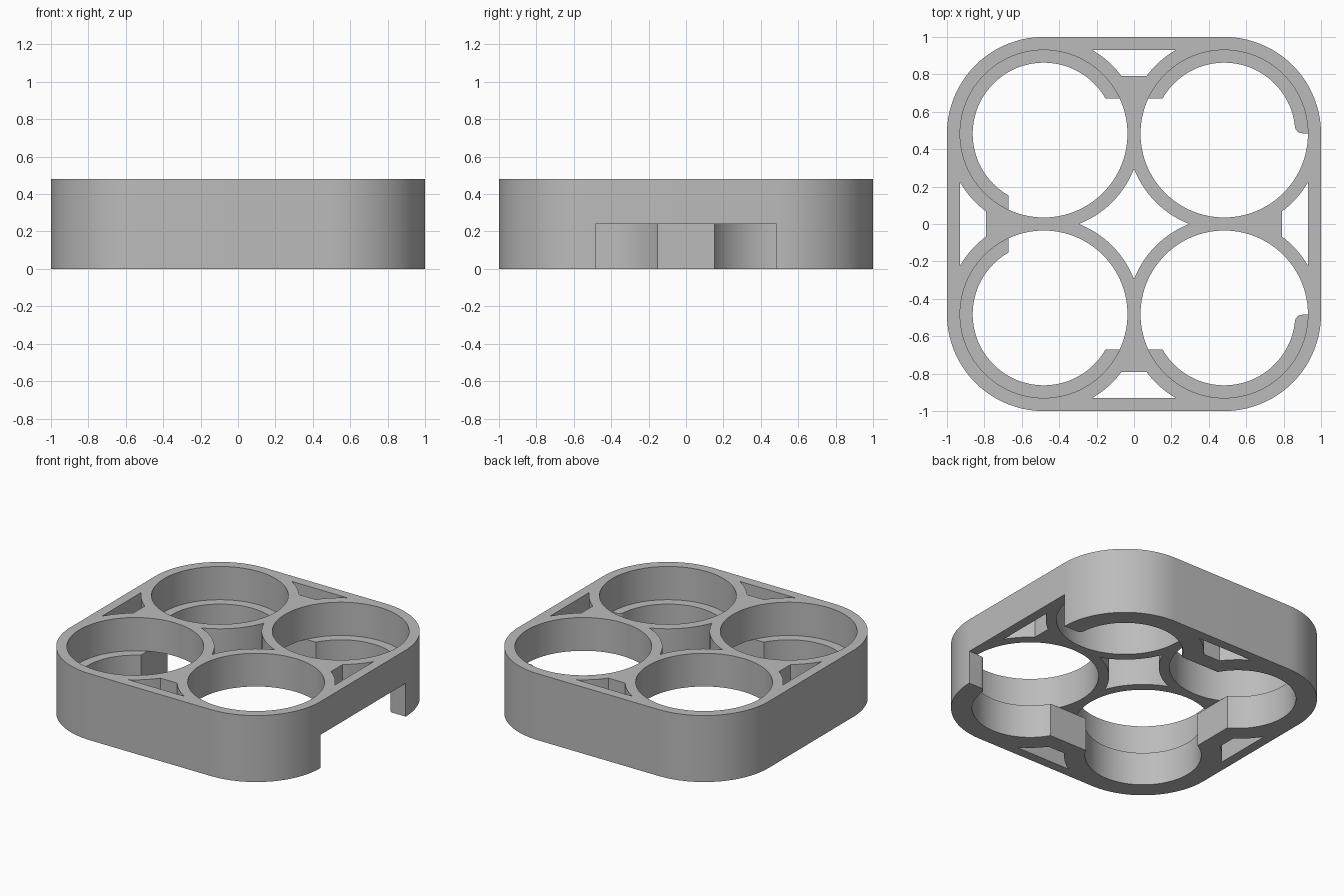
import bpy
import bmesh
from math import radians, degrees, asin, acos, cos, sin
from mathutils import Vector, Matrix

if "Cube" in bpy.data.objects:
    bpy.data.objects.remove(bpy.data.objects["Cube"], do_unlink=True)

C = 0.4825        # cup centre offset
R_OUT = 0.5175    # outside of each cup wall
R_WIDE = 0.4475   # upper cup bore
R_LEDGE = 0.38    # lower cup bore
INNER = 0.67      # half width of the lower centre recess
H, MID = 0.48, 0.24
LOW, HIGH = -0.1, 0.6


def arc(cx, cy, r, a0, a1, n):
    angles = [radians(a0 + (a1 - a0) * i / n) for i in range(n + 1)]
    return [Vector((cx + r * cos(a), cy + r * sin(a))) for a in angles]


def turned(points, quarter):
    m = Matrix.Rotation(radians(90 * quarter), 2)
    return [m @ p for p in points]


def prisms(name, outlines, z0, z1):
    """Upright solids from one or more closed outlines."""
    bm = bmesh.new()
    for pts in outlines:
        face = bm.faces.new([bm.verts.new((p.x, p.y, z0)) for p in pts])
        res = bmesh.ops.extrude_face_region(bm, geom=[face])
        top = [v for v in res["geom"] if isinstance(v, bmesh.types.BMVert)]
        bmesh.ops.translate(bm, verts=top, vec=(0, 0, z1 - z0))
    bmesh.ops.recalc_face_normals(bm, faces=bm.faces)
    mesh = bpy.data.meshes.new(name)
    bm.to_mesh(mesh)
    bm.free()
    obj = bpy.data.objects.new(name, mesh)
    bpy.context.collection.objects.link(obj)
    return obj


def cut(body, cutter):
    cutter.hide_render = True
    bpy.context.view_layer.objects.active = body
    mod = body.modifiers.new("cut", "BOOLEAN")
    mod.operation = "DIFFERENCE"
    mod.solver = "EXACT"
    mod.object = cutter
    bpy.ops.object.modifier_apply(modifier=mod.name)
    bpy.data.objects.remove(cutter, do_unlink=True)


def four(points):
    return [turned(points, q) for q in range(4)]


def rectangle(x0, x1, y0, y1):
    return [Vector(p) for p in ((x0, y0), (x1, y0), (x1, y1), (x0, y1))]


# Rounded square body
outline = [p for side in four(arc(C, C, R_OUT, 0, 90, 32)) for p in side]
body = prisms("cup_tray", [outline], 0, H)

# Cup bores, narrower below so a ledge remains
cut(body, prisms("narrow_bores", four(arc(C, C, R_LEDGE, 0, 360, 120)[:-1]), LOW, HIGH))
cut(body, prisms("wide_bores", four(arc(C, C, R_WIDE, 0, 360, 120)[:-1]), MID, HIGH))

# Side windows between neighbouring cups, and the star shaped centre hole
a_top = 180 - degrees(asin(R_WIDE / R_OUT))
a_low = 180 - degrees(asin((0.79 - C) / R_OUT))
right_side = arc(C, C, R_OUT, a_top, a_low, 10)
window = right_side + [Vector((-p.x, p.y)) for p in reversed(right_side)]
tip = degrees(acos(C / R_OUT))
star_side = arc(C, C, R_OUT, 180 + tip, 270 - tip, 16)[:-1]
star = [p for q in range(4) for p in turned(star_side, -q)]
cut(body, prisms("window_holes", four(window) + [star], LOW, HIGH))

# Lower centre recess
cut(body, prisms("centre_recess", [rectangle(-INNER, INNER, -INNER, INNER)], LOW, MID))

# Lower opening in the left wall, with rounded inner corners
half = [Vector((0.6, 0.525))] + arc(0.9, 0.525, 0.04, 180, 270, 8) + [Vector((1.1, 0.485))]
opening = half + [Vector((p.x, -p.y)) for p in reversed(half)]
cut(body, prisms("side_opening", [opening], LOW, MID))

# Plain grey plastic
grey = bpy.data.materials.new("plain_grey")
grey.use_nodes = True
colour = (0.5, 0.5, 0.5, 1)
grey.diffuse_color = colour
grey.node_tree.nodes["Principled BSDF"].inputs["Base Color"].default_value = colour
body.data.materials.clear()
body.data.materials.append(grey)

bpy.ops.object.select_all(action="DESELECT")
body.select_set(True)
bpy.context.view_layer.objects.active = body
bpy.ops.object.shade_smooth_by_angle(angle=radians(30))
